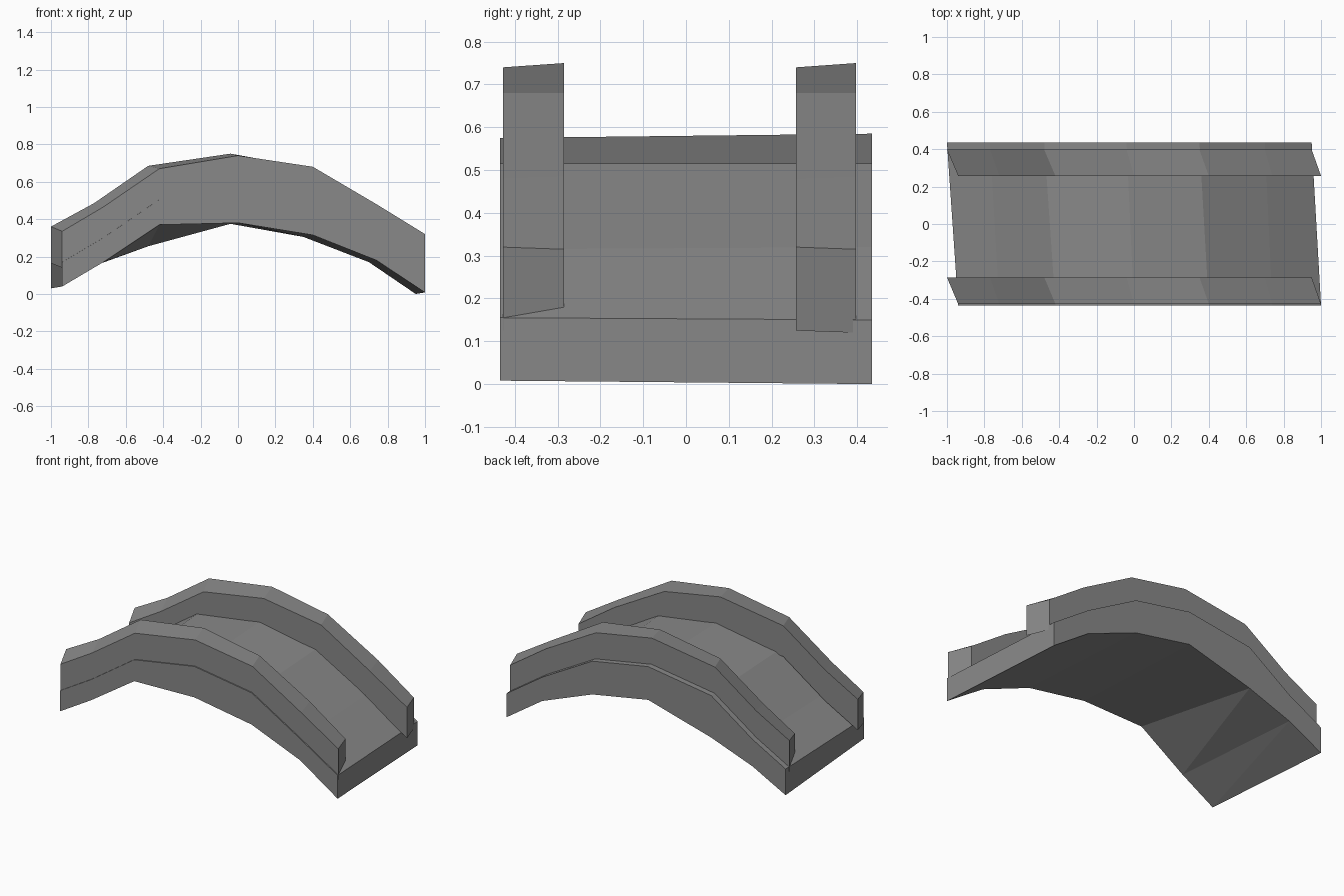
import bpy
import bmesh

cube = bpy.data.objects.get("Cube")
if cube:
    bpy.data.objects.remove(cube, do_unlink=True)

# Single stone colour
stone = bpy.data.materials.new("stone grey")
stone.use_nodes = True
colour = (0.25, 0.25, 0.25, 1.0)
stone.diffuse_color = colour
stone.node_tree.nodes["Principled BSDF"].inputs["Base Color"].default_value = colour

# Arch stations along the front and back edges; the ends are slightly skewed
FRONT_X = [-0.94, -0.72, -0.42, 0.0, 0.40, 0.74, 1.0]
BACK_X = [-1.0, -0.77, -0.48, -0.04, 0.35, 0.70, 0.95]
FRONT_CREST = [0.335, 0.465, 0.67, 0.74, 0.68, 0.48, 0.32]
BACK_CREST = [0.36, 0.485, 0.685, 0.75, 0.68, 0.485, 0.315]
FRONT_SOFFIT = [0.04, 0.17, 0.37, 0.38, 0.315, 0.18, 0.008]
BACK_SOFFIT = [0.03, 0.15, 0.255, 0.375, 0.305, 0.17, 0.0]
WALL_HEIGHT = 0.165
WALL_DEPTH = 0.195


def lower(heights, amount):
    return [z - amount for z in heights]


def arch_solid(name, y_front, y_back, front_top, back_top, front_low, back_low):
    """Closed faceted arch lofted between a front and a back outline."""
    bm = bmesh.new()

    def chain(xs, y, zs):
        return [bm.verts.new((x, y, z)) for x, z in zip(xs, zs)]

    ft = chain(FRONT_X, y_front, front_top)
    bt = chain(BACK_X, y_back, back_top)
    fl = chain(FRONT_X, y_front, front_low)
    bl = chain(BACK_X, y_back, back_low)
    for i in range(len(ft) - 1):
        j = i + 1
        bm.faces.new((ft[i], ft[j], bt[j], bt[i]))
        bm.faces.new((fl[i], fl[j], ft[j], ft[i]))
        bm.faces.new((bt[i], bt[j], bl[j], bl[i]))
        # twisted underside is split along one diagonal
        bm.faces.new((fl[i], bl[j], fl[j]))
        bm.faces.new((fl[i], bl[i], bl[j]))
    for k in (0, -1):
        bm.faces.new((ft[k], bt[k], bl[k], fl[k]))
    bmesh.ops.recalc_face_normals(bm, faces=bm.faces[:])

    mesh = bpy.data.meshes.new(name)
    bm.to_mesh(mesh)
    bm.free()
    mesh.materials.append(stone)
    obj = bpy.data.objects.new(name, mesh)
    bpy.context.collection.objects.link(obj)
    return obj


# Arched walkway
arch_solid("bridge_deck", -0.435, 0.435,
           lower(FRONT_CREST, WALL_HEIGHT), lower(BACK_CREST, WALL_HEIGHT),
           FRONT_SOFFIT, BACK_SOFFIT)

# Parapet walls, sunk a little into the deck
for name, y_front, y_back in (("front_parapet", -0.428, -0.285),
                              ("back_parapet", 0.257, 0.397)):
    arch_solid(name, y_front, y_back, FRONT_CREST, BACK_CREST,
               lower(FRONT_CREST, WALL_DEPTH), lower(BACK_CREST, WALL_DEPTH))
